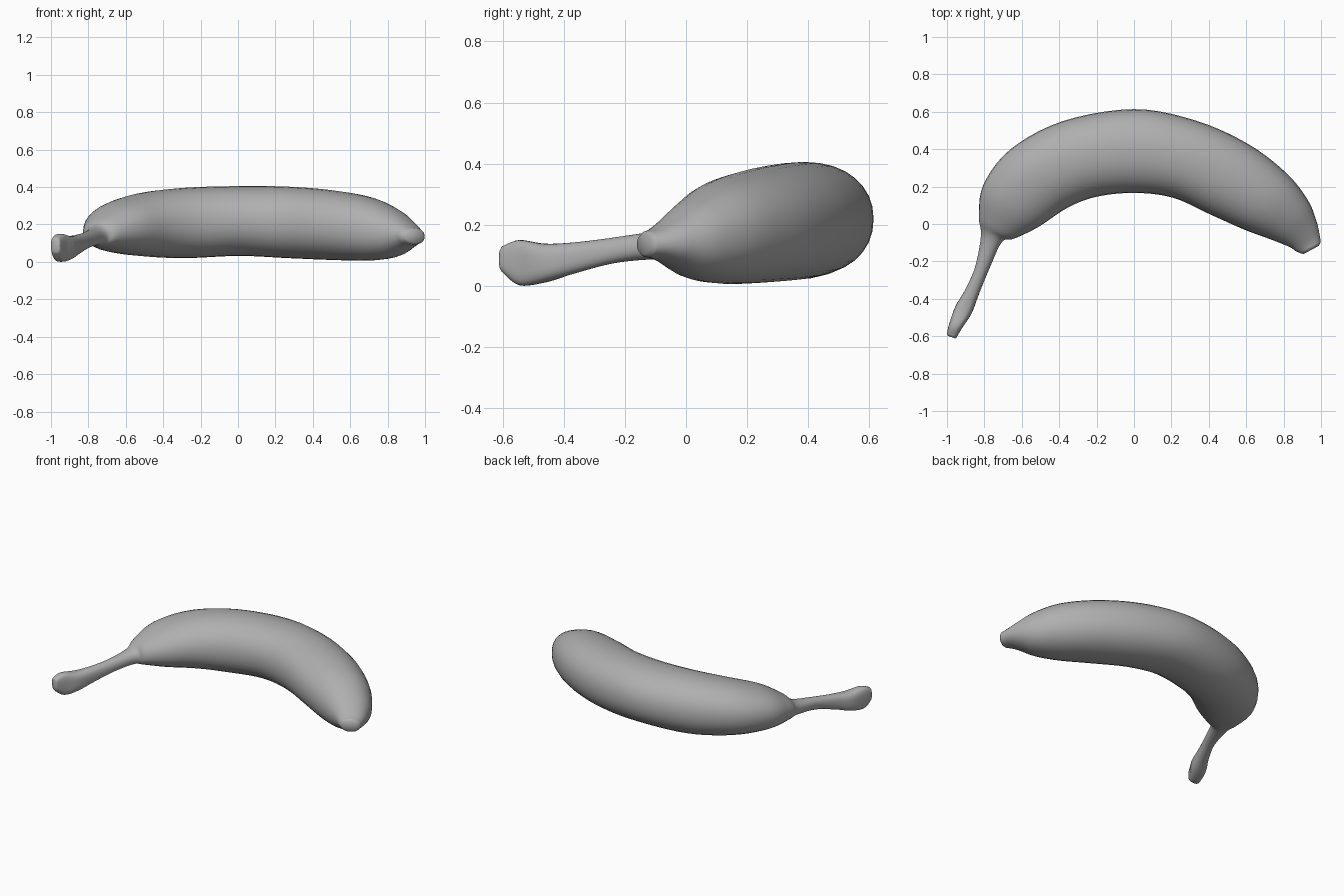
import bpy, bmesh, math
from mathutils import Vector

if "Cube" in bpy.data.objects:
    bpy.data.objects.remove(bpy.data.objects["Cube"])

# Stations along the fruit: outer x, y, inner x, y, bottom z, top z
STATIONS = [
    (-1.00, -0.590, -0.950, -0.608, 0.045, 0.130),
    (-0.99, -0.540, -0.915, -0.550, 0.002, 0.150),
    (-0.955, -0.440, -0.868, -0.478, 0.012, 0.138),
    (-0.905, -0.355, -0.825, -0.365, 0.042, 0.143),
    (-0.850, -0.230, -0.765, -0.220, 0.076, 0.160),
    (-0.818, -0.060, -0.705, -0.095, 0.088, 0.187),
    (-0.829, 0.040, -0.640, -0.078, 0.080, 0.235),
    (-0.805, 0.210, -0.510, -0.015, 0.052, 0.312),
    (-0.660, 0.400, -0.350, 0.090, 0.030, 0.368),
    (-0.380, 0.550, -0.190, 0.148, 0.020, 0.396),
    (0.000, 0.614, 0.010, 0.166, 0.032, 0.405),
    (0.330, 0.553, 0.210, 0.140, 0.020, 0.402),
    (0.610, 0.428, 0.410, 0.050, 0.010, 0.382),
    (0.815, 0.272, 0.590, -0.030, 0.007, 0.344),
    (0.928, 0.130, 0.725, -0.080, 0.025, 0.282),
    (0.974, 0.020, 0.830, -0.122, 0.068, 0.220),
    (0.992, -0.055, 0.865, -0.145, 0.088, 0.190),
    (0.998, -0.098, 0.890, -0.156, 0.093, 0.180),
]
SIDES, STEPS = 32, 5


def spline(a, b, c, d, t):
    """Catmull-Rom blend of four stations."""
    return [0.5 * (2*q + (r-p)*t + (2*p-5*q+4*r-s)*t*t + (3*q-p-3*r+s)*t**3)
            for p, q, r, s in zip(a, b, c, d)]


def section(s, scale=1.0, shift=None):
    """Oval spanning the outer and inner edges, more boxy on the cut stalk."""
    outer, inner = Vector((s[0], s[1], 0)), Vector((s[2], s[3], 0))
    mid, half = (outer + inner) / 2, (outer - inner) / 2
    mid.z = (s[4] + s[5]) / 2
    if shift:
        mid += shift
    high, pts = (s[5] - s[4]) / 2, []
    boxy = min(max((-0.25 - mid.y) / 0.25, 0), 1)
    power = 0.93 - 0.28 * boxy
    for i in range(SIDES):
        a = 2 * math.pi * i / SIDES
        c, n = math.cos(a), math.sin(a)
        p = half * math.copysign(abs(c)**power, c) * scale
        p.z = high * math.copysign(abs(n)**power, n) * scale
        pts.append(mid + p)
    return pts


sections = [section(STATIONS[0], 0.75, Vector((0.0, -0.006, 0)))]
last = len(STATIONS) - 1
for k in range(last):
    a, d = STATIONS[max(k-1, 0)], STATIONS[min(k+2, last)]
    for j in range(STEPS):
        sections.append(section(spline(a, STATIONS[k], STATIONS[k+1], d, j/STEPS)))
sections.append(section(STATIONS[-1]))
sections.append(section(STATIONS[-1], 0.75, Vector((0.003, -0.012, 0))))

# Skin the sections into a closed banana with stalk and blossom end
bm = bmesh.new()
rings = [[bm.verts.new(p) for p in s] for s in sections]
for r, q in zip(rings, rings[1:]):
    for i in range(SIDES):
        j = (i + 1) % SIDES
        bm.faces.new((r[i], r[j], q[j], q[i]))
bm.faces.new(rings[0])
bm.faces.new(rings[-1])
bmesh.ops.recalc_face_normals(bm, faces=bm.faces)
mesh = bpy.data.meshes.new("banana")
bm.to_mesh(mesh)
bm.free()
banana = bpy.data.objects.new("banana", mesh)
bpy.context.collection.objects.link(banana)

# Dark grey skin
skin = bpy.data.materials.new("skin")
skin.diffuse_color = (0.43, 0.43, 0.43, 1)
skin.use_nodes = True
skin.node_tree.nodes["Principled BSDF"].inputs["Base Color"].default_value = skin.diffuse_color
mesh.materials.append(skin)

bpy.context.view_layer.objects.active = banana
banana.select_set(True)
bpy.ops.object.shade_smooth_by_angle(angle=math.radians(50))
